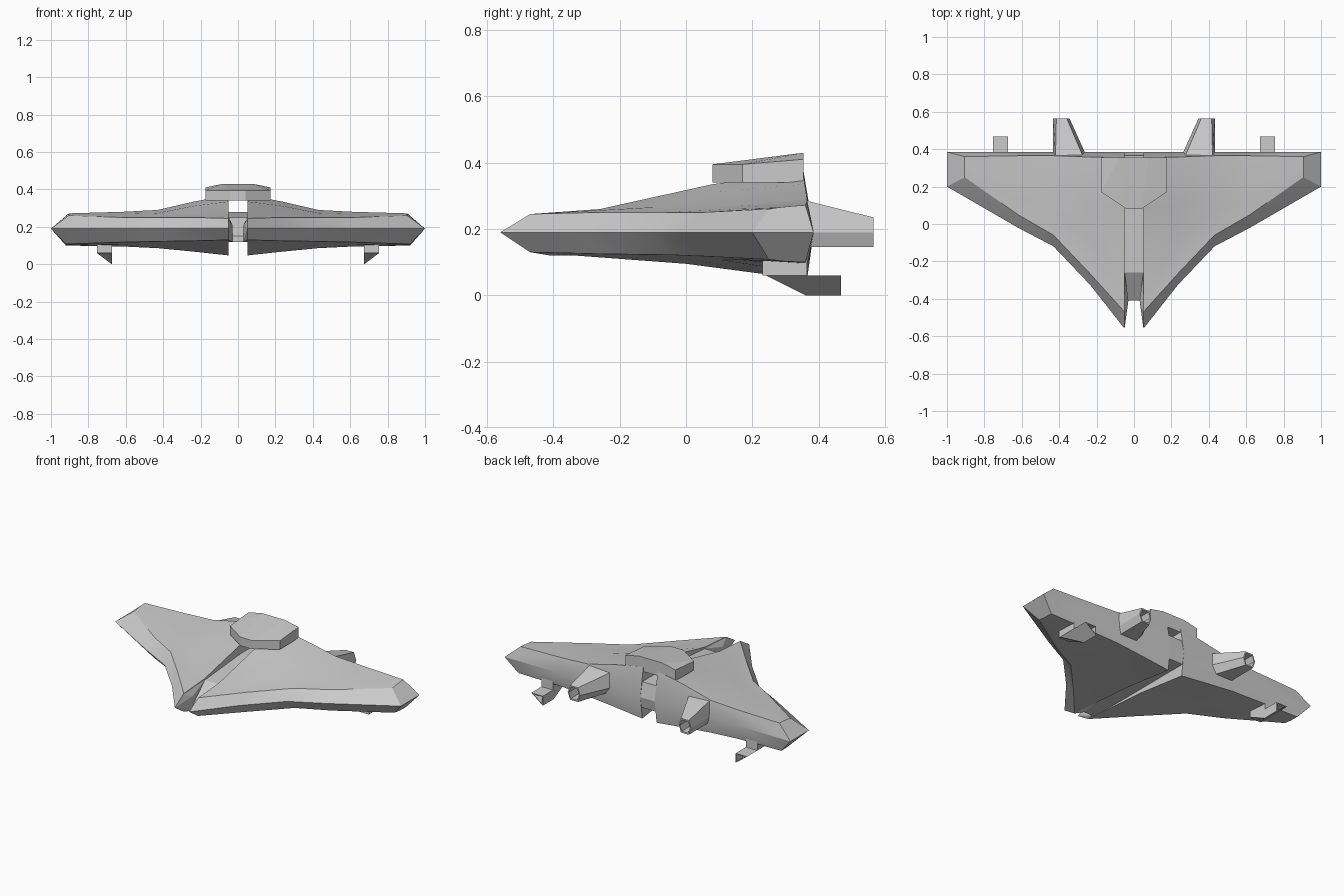
import bpy, bmesh, math
from mathutils import Vector

if "Cube" in bpy.data.objects:
    bpy.data.objects.remove(bpy.data.objects["Cube"])


def finish(name, bm, mirror=True, smooth=False):
    bmesh.ops.recalc_face_normals(bm, faces=bm.faces)
    me = bpy.data.meshes.new(name)
    bm.to_mesh(me)
    bm.free()
    ob = bpy.data.objects.new(name, me)
    bpy.context.collection.objects.link(ob)
    if mirror:
        ob.modifiers.new("mirror", 'MIRROR').use_mirror_merge = False
    if smooth:
        bpy.context.view_layer.objects.active = ob
        ob.select_set(True)
        bpy.ops.object.shade_smooth_by_angle(angle=math.radians(25))
        ob.select_set(False)
    return ob


def loft(rings, caps=True):
    """Skin a list of equal-length rings; returns the mesh and its vertex rings."""
    bm = bmesh.new()
    vs = [[bm.verts.new(p) for p in r] for r in rings]
    n = len(vs[0])
    for a, b in zip(vs, vs[1:]):
        for i in range(n):
            j = (i + 1) % n
            bm.faces.new((a[i], a[j], b[j], b[i]))
    if caps:
        bm.faces.new(vs[0])
        bm.faces.new(vs[-1])
    return bm, vs


def hull(name, pts, mirror=True):
    bm = bmesh.new()
    for p in pts:
        bm.verts.new(p)
    bmesh.ops.convex_hull(bm, input=bm.verts)
    return finish(name, bm, mirror)


def nozzle(name, front, rear, y0, y1, depth, wall):
    """Tapered tube with a hollow rear end; sections are (x, z) lists."""
    c = sum((Vector(p) for p in rear), Vector((0, 0))) / len(rear)
    inner = [c + (Vector(p) - c) * wall for p in rear]
    rings = [[(x, y, z) for x, z in s] for s, y in
             ((front, y0), (rear, y1), (inner, y1), (inner, y1 - depth))]
    return finish(name, loft(rings)[0])


# Half hull: sections across the span (x rim, x top, x bottom, then y/z around)
# order: front rim, three top points, rear top, rear rim, rear bottom, mid, front bottom
sections = [
    ((.05, .05, .05), [(-.56, .19), (-.47, .245), (-.26, .26), (.08, .335), (.355, .37),
                       (.385, .19), (.365, .047), (0, .095), (-.47, .13)]),
    ((.235, .235, .235), [(-.325, .19), (-.265, .25), (-.07, .267), (.1, .312), (.358, .335),
                          (.385, .19), (.365, .067), (.03, .105), (-.26, .125)]),
    ((.43, .43, .43), [(-.12, .19), (-.06, .25), (.06, .262), (.15, .273), (.365, .29),
                       (.385, .19), (.365, .086), (.1, .107), (-.05, .122)]),
    ((.62, .62, .62), [(-.02, .19), (.05, .25), (.14, .26), (.22, .268), (.365, .28),
                       (.385, .19), (.36, .095), (.16, .107), (.05, .118)]),
    ((1, .905, .92), [(.2, .19), (.25, .26), (.28, .265), (.31, .268), (.36, .272),
                      (.385, .19), (.36, .1), (.3, .102), (.25, .108)]),
]
which = (0, 1, 1, 1, 1, 0, 2, 2, 2)
bm, vs = loft([[(xs[w], y, z) for w, (y, z) in zip(which, yz)] for xs, yz in sections], caps=False)
bm.faces.new(vs[0])
bm.faces.new(vs[-1][:6])                     # upper wing tip bevel
bm.faces.new(vs[-1][5:] + vs[-1][:1])        # lower wing tip bevel
finish("wing_hull", bm, smooth=True)

# Centre spine filling the slot, with a sloped front
spine = [(-.41, .12, .03), (-.41, .15, .03), (-.26, .25, .05), (.1, .28, .05),
         (.365, .28, .05), (.385, .19, .05), (.372, .12, .05), (-.26, .12, .05)]
finish("centre_spine", loft([[(s * w, y, z) for y, z, w in spine] for s in (-1, 1)])[0], mirror=False)

# Inner cheeks beside the split nose
hull("nose_cheek", [(.05, -.555, .19), (.05, -.47, .24), (.05, -.26, .25), (.03, -.41, .21),
                    (.03, -.41, .12), (.05, -.47, .13), (.05, -.26, .12)])

# Canopy plate with a raised, faceted roof
base = [(.04, .08), (.175, .17), (.175, .355)]
roof = [(.04, .08, .395), (.175, .17, .395), (.175, .355, .41), (.08, .355, .43)]
hull("canopy", [(s * x, y, .34) for x, y in base for s in (-1, 1)] +
     [(s * x, y, z) for x, y, z in roof for s in (-1, 1)], mirror=False)

# Main engine nozzles
nozzle("engine_nozzle",
       [(.25, .19), (.27, .28), (.42, .287), (.432, .19), (.415, .145), (.29, .145)],
       [(.345, .19), (.36, .235), (.415, .235), (.432, .19), (.415, .145), (.36, .145)],
       .355, .565, .14, .8)

# Underwing thrusters: pylon, wedge front and hollow triangular tail
hull("thruster_pylon", [(x, y, z) for x in (.675, .755) for y in (.23, .365) for z in (.06, .12)])
hull("thruster_wedge", [(.675, .24, .06), (.755, .24, .06), (.675, .36, .06),
                        (.755, .36, .06), (.675, .36, 0)])
tri = [(.675, .06), (.755, .06), (.675, 0)]
nozzle("thruster_tail", tri, tri, .36, .467, .06, .75)
